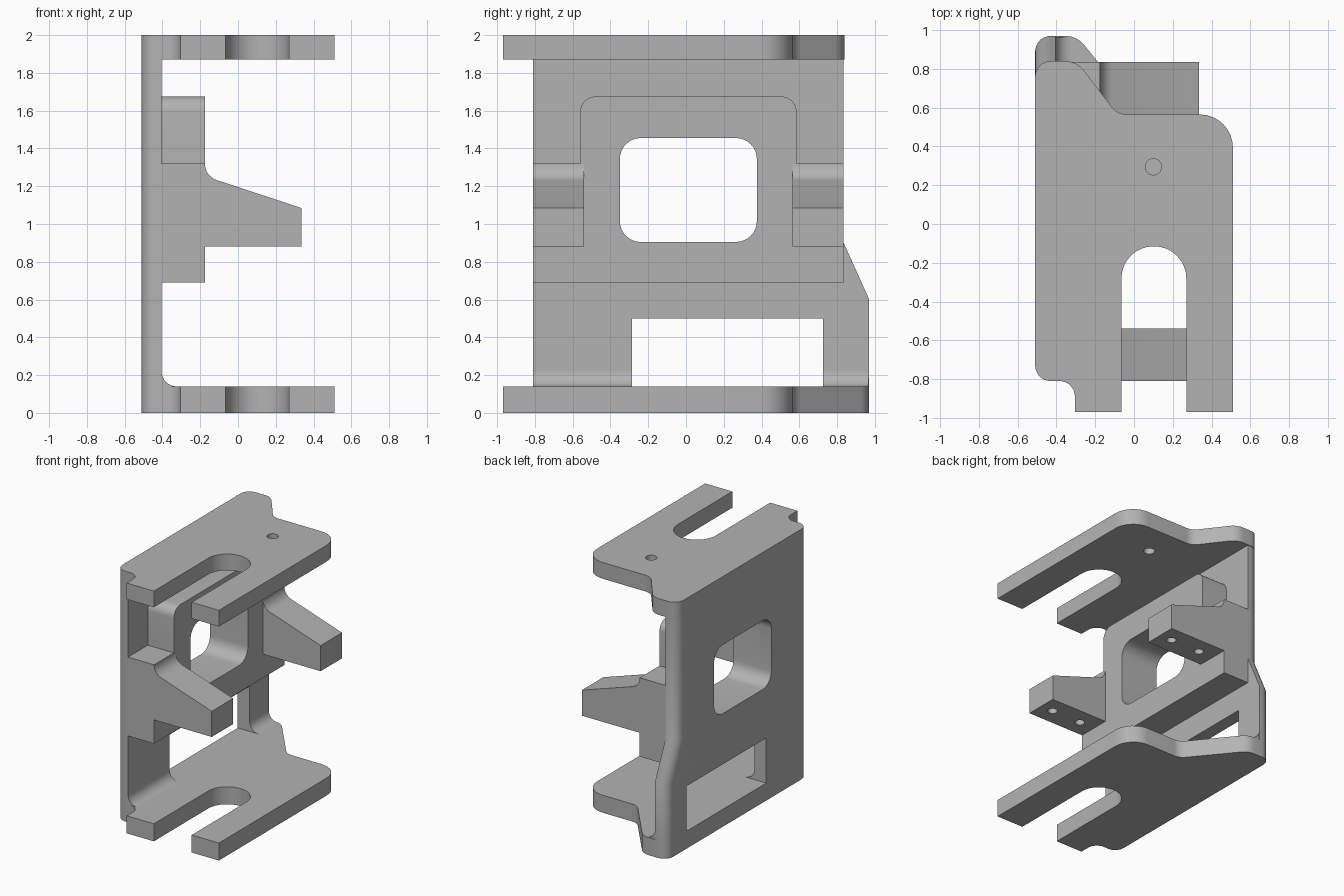
import bpy, bmesh
from math import sin, cos, pi
from mathutils import Vector

cube = bpy.data.objects.get("Cube")
if cube:
    bpy.data.objects.remove(cube, do_unlink=True)

grey = bpy.data.materials.new("plain grey")
grey.use_nodes = True
grey.diffuse_color = (0.45, 0.45, 0.45, 1)
grey.node_tree.nodes["Principled BSDF"].inputs["Base Color"].default_value = grey.diffuse_color


def rounded(corners, steps=8):
    """Outline whose corners (u, v, radius) are replaced by arcs."""
    out = []
    for i, c in enumerate(corners):
        p = Vector(c[:2])
        if len(c) < 3:
            out.append(p)
            continue
        a = (Vector(corners[i - 1][:2]) - p).normalized()
        b = (Vector(corners[(i + 1) % len(corners)][:2]) - p).normalized()
        half = a.angle(b) / 2
        centre = p + (a + b).normalized() * c[2] / sin(half)
        run = c[2] * cos(half) / sin(half)
        start, end = p + a * run - centre, p + b * run - centre
        sweep = pi - 2 * half
        for k in range(steps + 1):
            t = k / steps
            out.append(centre + (start * sin((1 - t) * sweep) + end * sin(t * sweep)) / sin(sweep))
    return out


def circle(u, v, r, n=24):
    return [(u + r * cos(2 * pi * k / n), v + r * sin(2 * pi * k / n)) for k in range(n)]


def prism(name, outline, axis, lo, hi, bevel_rule=None, radius=0.08):
    """Extrude an outline along one axis, optionally rounding chosen edges."""
    bm = bmesh.new()
    verts = []
    for p in outline:
        co = list(p)
        co.insert("xyz".index(axis), lo)
        verts.append(bm.verts.new(co))
    face = bm.faces.new(verts)
    new = bmesh.ops.extrude_face_region(bm, geom=[face], use_keep_orig=True)["geom"]
    shift = [hi - lo if a == axis else 0 for a in "xyz"]
    bmesh.ops.translate(bm, vec=shift, verts=[g for g in new if isinstance(g, bmesh.types.BMVert)])
    bmesh.ops.recalc_face_normals(bm, faces=bm.faces)
    if bevel_rule:
        edges = [e for e in bm.edges if bevel_rule(*(v.co for v in e.verts))]
        bmesh.ops.bevel(bm, geom=edges, offset=radius, segments=8, profile=0.5, affect="EDGES")
    mesh = bpy.data.meshes.new(name)
    bm.to_mesh(mesh)
    bm.free()
    mesh.materials.append(grey)
    obj = bpy.data.objects.new(name, mesh)
    bpy.context.collection.objects.link(obj)
    return obj


def activate(obj):
    bpy.ops.object.select_all(action="DESELECT")
    obj.select_set(True)
    bpy.context.view_layer.objects.active = obj


def cut(obj, outline, axis, lo, hi):
    cutter = prism("cutter", outline, axis, lo, hi)
    cutter.hide_render = True
    mod = obj.modifiers.new("cut", "BOOLEAN")
    mod.operation, mod.solver, mod.object = "DIFFERENCE", "EXACT", cutter
    activate(obj)
    bpy.ops.object.modifier_apply(modifier=mod.name)
    bpy.data.objects.remove(cutter, do_unlink=True)


BACK, WALL, FACE = -0.51, -0.405, -0.175
FRONT, REAR = -0.81, 0.835
FLOOR, CEILING = 0.14, 1.87


# Forked horizontal plates; the lower one reaches further back
def plate(name, rear, shift, lo, hi):
    outline = rounded([
        (BACK, FRONT, 0.08), (-0.305, FRONT, 0.08), (-0.305, -0.97),
        (-0.065, -0.97), (-0.065, -0.115, 0.166), (0.27, -0.115, 0.166), (0.27, -0.97),
        (0.51, -0.97), (0.51, 0.565, 0.17),
        (-0.085 + shift, 0.565, 0.1), (-0.295, rear, 0.12), (BACK, rear, 0.08)])
    return prism(name, outline, "z", lo, hi)


top_plate = plate("top_plate", 0.84, 0, CEILING, 2)
bottom_plate = plate("bottom_plate", 0.97, 0.12, 0, FLOOR)
cut(top_plate, circle(0.1, 0.295, 0.042), "z", 1.8, 2.1)


# Back panel with a flared foot, a lower opening and rounded outer edges
def outer_edge(a, b):
    on_back = max(a.x, b.x) < BACK + 0.01
    return on_back and (max(a.y, b.y) < -0.8 or min(a.y, b.y) > 0.83)


wall = prism("back_panel", [
    (FRONT, FLOOR), (-0.285, FLOOR), (-0.285, 0.5), (0.725, 0.5), (0.725, FLOOR),
    (0.97, FLOOR), (0.97, 0.6), (REAR, 0.9), (REAR, CEILING), (FRONT, CEILING)],
    "x", BACK, WALL, outer_edge)

# Raised block with stepped shoulders
block = prism("raised_block", rounded([
    (FRONT, 0.69), (REAR, 0.69), (REAR, 1.32), (0.585, 1.32),
    (0.585, 1.675, 0.08), (-0.56, 1.675, 0.08), (-0.56, 1.32), (FRONT, 1.32)]),
    "x", WALL, FACE)

# Window through panel and block
window = rounded([(-0.35, 0.905, 0.11), (0.375, 0.905, 0.11),
                  (0.375, 1.455, 0.11), (-0.35, 1.455, 0.11)])
for part in (wall, block):
    cut(part, window, "x", -0.7, 0)

# Tapered arms with two blind holes underneath
arm_profile = rounded([(FACE - 0.005, 0.88), (0.335, 0.88), (0.335, 1.085),
                       (FACE, 1.253, 0.09), (FACE, 1.32), (FACE - 0.005, 1.32)])
arms = []
for name, lo, hi in (("front_arm", FRONT, -0.54), ("rear_arm", 0.565, REAR)):
    arm = prism(name, arm_profile, "y", lo, hi)
    for x in (0.225, -0.04):
        cut(arm, circle(x, (lo + hi) / 2, 0.036), "z", 0.8, 1.0)
    arms.append(arm)

# Concave fillets where the panel meets the lower plate
R = 0.08
fillet = [(WALL, FLOOR)] + [(WALL + R - R * sin(k * pi / 16), FLOOR + R - R * cos(k * pi / 16))
                            for k in range(9)]
strips = [prism("front_fillet", fillet, "y", FRONT, -0.285),
          prism("rear_fillet", fillet, "y", 0.725, 0.965)]

for obj in [top_plate, bottom_plate, wall, block] + arms + strips:
    activate(obj)
    bpy.ops.object.shade_smooth_by_angle(angle=0.5)
